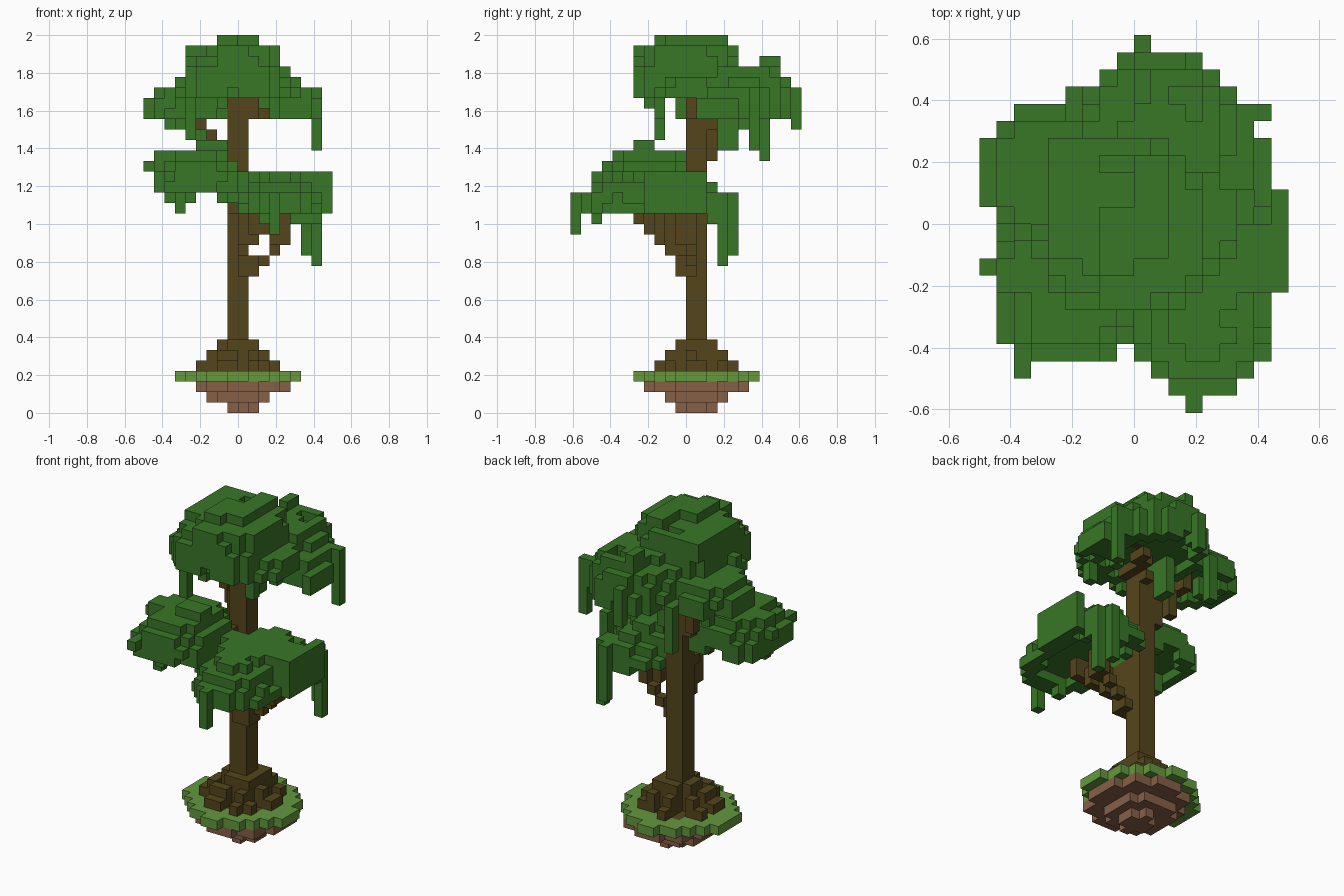
import bpy, bmesh, math, random
from mathutils import Vector

random.seed(4)
CELL = 1 / 18  # size of one block

if "Cube" in bpy.data.objects:
    bpy.data.objects.remove(bpy.data.objects["Cube"])


def material(name, rgb):
    mat = bpy.data.materials.new(name)
    mat.use_nodes = True
    mat.diffuse_color = (*rgb, 1)
    mat.node_tree.nodes["Principled BSDF"].inputs["Base Color"].default_value = (*rgb, 1)
    return mat


LEAF = material("leaf green", (0.040, 0.180, 0.020))
BARK = material("bark brown", (0.088, 0.060, 0.011))
GRASS = material("grass green", (0.125, 0.315, 0.047))
DIRT = material("dirt brown", (0.235, 0.115, 0.062))


def build(name, cells, mat):
    """Skin a set of block cells, keeping only the exposed faces."""
    bm = bmesh.new()
    for cell in cells:
        for axis in range(3):
            for side in (-1, 1):
                step = Vector((0, 0, 0))
                step[axis] = side
                if tuple(int(c + s) for c, s in zip(cell, step)) in cells:
                    continue
                u, w = Vector((0, 0, 0)), Vector((0, 0, 0))
                u[(axis + 1) % 3] = 0.5
                w[(axis + 2) % 3] = 0.5 * side
                mid = Vector(cell) + Vector((0.5, 0.5, 0.5)) + step / 2
                corners = (mid - u - w, mid + u - w, mid + u + w, mid - u + w)
                bm.faces.new([bm.verts.new(c * CELL) for c in corners])
    bmesh.ops.remove_doubles(bm, verts=bm.verts, dist=CELL / 10)
    mesh = bpy.data.meshes.new(name)
    bm.to_mesh(mesh)
    bm.free()
    mesh.materials.append(mat)
    obj = bpy.data.objects.new(name, mesh)
    bpy.context.collection.objects.link(obj)


def box(x0, x1, y0, y1, z0, z1):
    return {(x, y, z) for x in range(x0, x1) for y in range(y0, y1) for z in range(z0, z1)}


def disc(cx, cy, r, z):
    return {(x, y, z) for x in range(-9, 9) for y in range(-11, 11)
            if math.hypot(x + 0.5 - cx, y + 0.5 - cy) <= r}


def limb(start, end):
    """Stepped line of blocks."""
    a, b = Vector(start), Vector(end)
    n = 2 * int((b - a).length)
    return {tuple(round(c) for c in a.lerp(b, i / n)) for i in range(n + 1)}


def vine(x, y, z0, z1):
    return box(x, x + 1, y, y + 1, z0, z1)


def canopy(x0, x1, y0, y1, bottom, rim, top, power, square, hollow=1):
    """Lumpy dome of leaves with a ragged rim and a hollow underside."""
    cells = set()
    cx, cy, rx, ry = (x0 + x1) / 2, (y0 + y1) / 2, (x1 - x0) / 2, (y1 - y0) / 2
    lumps = {(i, j): random.choice((0, 0, 0, 0.9)) for i in range(-6, 6) for j in range(-6, 6)}
    for x in range(x0, x1):
        for y in range(y0, y1):
            dx, dy = abs(x + 0.5 - cx) / rx, abs(y + 0.5 - cy) / ry
            r = (dx ** square + dy ** square) ** (1 / square)
            if r > 1.03:
                continue
            r = min(r, 1)
            lump = lumps[x // 2, y // 2] * min(1, 2 * r)
            hi = max(rim, round(rim + (top - rim) * (1 - r ** power) + 0.45 - lump))
            lo = bottom + round(hollow * (1 - r ** 2))
            if r > 0.6:
                lo += random.choice((0, 0, 0, 1))
            cells |= vine(x, y, min(lo, hi - 1), min(hi, top))
    return cells


# Floating island
build("island_dirt", disc(0.5, 1, 1.7, 0) | disc(0, 1, 3.1, 1) | disc(0.5, 1, 4.7, 2), DIRT)
soil = disc(0, 1, 3.4, 3)
grass = disc(0, 1, 5.6, 3) | box(-6, 6, -1, 2, 3, 4) | vine(-6, 2, 3, 4)
build("island_grass", grass - soil, GRASS)
build("root_soil", soil, BARK)

# Trunk and flared roots with gaps between the spokes
build("trunk", box(-1, 1, 0, 2, 4, 30), BARK)
roots = set()
for z, reach in ((4, 4.1), (5, 3.1), (6, 2.2)):
    roots |= {(x, y, z) for x, y, z in disc(0, 1, reach, z)
              if math.hypot(x + 0.5, y - 0.5) < 1.7
              or math.cos(7 * math.atan2(y - 0.5, x + 0.5) + 0.6) > -0.1}
build("roots", roots, BARK)

# Branches
build("left_branch", limb((1, 0, 13), (4, 0, 16)) | box(4, 5, -1, 1, 16, 19)
      | box(1, 2, -1, 0, 13, 15) | box(3, 4, -1, 0, 16, 18), BARK)
front = box(0, 1, -1, 0, 13, 19) | box(0, 1, -2, -1, 15, 19) | box(0, 2, -3, -2, 16, 19)
front |= box(1, 3, -4, -3, 17, 19) | box(2, 3, -5, -4, 18, 20) | vine(3, -5, 18, 20)
build("front_left_branch", front, BARK)
build("front_right_branch", limb((-1, -1, 19), (-4, -4, 22)) | limb((-1, 0, 21), (-1, -1, 22)), BARK)
build("back_right_branch", limb((-2, 1, 23), (-4, 3, 28)) | limb((-2, 1, 24), (-4, 2, 28)), BARK)
build("back_left_branch", limb((0, 2, 27), (3, 4, 29)) | box(1, 2, 0, 2, 28, 30), BARK)

# Leaf clusters with hanging vines
low_left = canopy(0, 8, -10, 4, 19, 20, 23, 3, 2.5)
low_left |= box(8, 9, -4, 2, 19, 23) | box(4, 8, -4, 0, 21, 23) | box(0, 4, -3, -1, 21, 23)
low_left |= vine(3, -11, 17, 21) | vine(2, -9, 18, 20)
low_left |= vine(7, 3, 14, 21) | vine(6, 4, 15, 21) | box(4, 8, 2, 4, 18, 21)
build("low_left_leaves", low_left, LEAF)

low_right = canopy(-8, 0, -8, 1, 21, 22, 25, 5, 3)
low_right |= box(-4, -1, -5, -3, 24, 26) | box(-8, -6, -4, -2, 22, 25)
low_right |= vine(-9, -3, 23, 24) | vine(-7, -9, 22, 23) | vine(-6, -6, 19, 22)
low_right |= vine(-7, -5, 20, 22) | vine(-5, -7, 20, 22) | vine(-1, -6, 20, 22) | vine(-2, -4, 20, 22)
build("low_right_leaves", low_right, LEAF)

crown = canopy(-5, 4, -5, 5, 30, 33, 35, 8, 3)
crown |= canopy(-6, 6, -4, 5, 30, 31, 32, 3, 2)
crown |= box(-5, -2, 1, 5, 33, 35) | box(2, 4, -3, 0, 33, 35)
crown |= box(-2, 0, -3, 1, 34, 36) | box(0, 2, -2, 4, 34, 36)
crown |= vine(-5, -3, 26, 33) | vine(-2, -4, 29, 32) | vine(3, -3, 28, 31)
build("crown_leaves", crown, LEAF)

back_left = canopy(-3, 6, 1, 10, 28, 30, 33, 5, 2.2)
back_left |= vine(0, 10, 27, 31) | vine(7, 6, 25, 31) | box(0, 1, 7, 9, 32, 34)
back_left |= box(-1, 0, 3, 5, 25, 30) | vine(2, 9, 28, 32)
back_left |= box(5, 7, 2, 7, 28, 31) | box(7, 8, 1, 5, 28, 30)
build("back_left_leaves", back_left, LEAF)

back_right = canopy(-9, 0, -1, 7, 28, 29, 31, 5, 2.4)
back_right |= vine(-4, 7, 24, 29) | vine(-7, 5, 27, 29) | vine(-6, 3, 27, 29)
build("back_right_leaves", back_right, LEAF)
